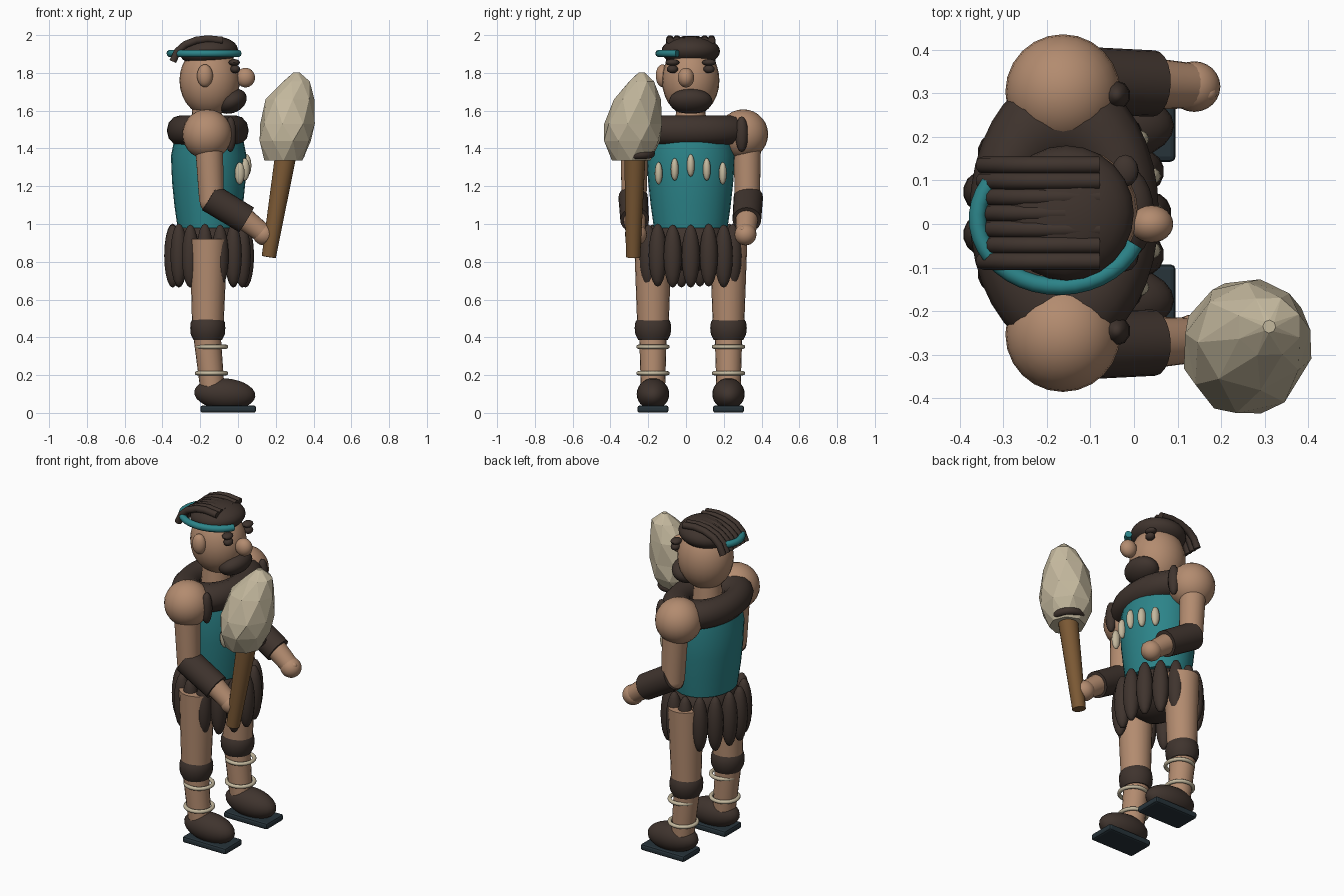
import bpy, math
from mathutils import Vector

if "Cube" in bpy.data.objects:
    bpy.data.objects.remove(bpy.data.objects["Cube"])

MY = 0.025   # body mirror line
CX = -0.155  # body axis (figure looks along +x)


def mat(name, r, g, b):
    m = bpy.data.materials.new(name)
    m.diffuse_color = (r, g, b, 1)
    m.use_nodes = True
    m.node_tree.nodes["Principled BSDF"].inputs["Base Color"].default_value = m.diffuse_color
    return m


SKIN = mat("skin", 0.45, 0.26, 0.16)
DARK = mat("dark_brown", 0.05, 0.034, 0.027)
TEAL = mat("teal", 0.025, 0.23, 0.25)
BONE = mat("bone", 0.55, 0.48, 0.34)
WOOD = mat("wood", 0.20, 0.10, 0.035)
SLATE = mat("slate", 0.02, 0.033, 0.042)


def finish(name, m, smooth=True):
    o = bpy.context.object
    o.name = name
    o.data.materials.append(m)
    bpy.ops.object.transform_apply(location=False, rotation=True, scale=True)
    if smooth:
        bpy.ops.object.shade_smooth_by_angle(angle=math.radians(40))
    return o


def ellipsoid(name, loc, radii, m, tilt=0.0, seg=24, rings=14):
    bpy.ops.mesh.primitive_uv_sphere_add(segments=seg, ring_count=rings, radius=1, location=loc,
                                         rotation=(0, math.radians(tilt), 0))
    bpy.context.object.scale = radii
    return finish(name, m)


def limb(name, p0, p1, r0, r1, m, seg=20):
    p0, p1 = Vector(p0), Vector(p1)
    d = p1 - p0
    bpy.ops.mesh.primitive_cone_add(vertices=seg, radius1=r0, radius2=r1, depth=d.length,
                                    location=(p0 + p1) / 2,
                                    rotation=d.to_track_quat('Z', 'Y').to_euler())
    return finish(name, m)


def torus(name, loc, major, minor, m, scale=(1, 1, 1), tilt=0.0):
    bpy.ops.mesh.primitive_torus_add(location=loc, major_radius=major, minor_radius=minor,
                                     major_segments=36, minor_segments=12,
                                     rotation=(0, math.radians(tilt), 0))
    bpy.context.object.scale = scale
    return finish(name, m)


def tube(name, pts, r, m):
    cu = bpy.data.curves.new(name, 'CURVE')
    cu.dimensions = '3D'
    cu.bevel_depth = r
    cu.bevel_resolution = 3
    cu.use_fill_caps = True
    sp = cu.splines.new('POLY')
    sp.points.add(len(pts) - 1)
    for p, c in zip(sp.points, pts):
        p.co = (*c, 1)
    sp.use_smooth = True
    o = bpy.data.objects.new(name, cu)
    bpy.context.collection.objects.link(o)
    cu.materials.append(m)
    return o


def loft(name, sections, n, m, smooth, twist=0.0):
    """Stack of ellipses given as (x, y, z, rx, ry)."""
    verts, faces = [], []
    for k, (x, y, z, rx, ry) in enumerate(sections):
        for i in range(n):
            a = math.tau * i / n + k * twist
            verts.append((x + rx * math.cos(a), y + ry * math.sin(a), z))
    for k in range(len(sections) - 1):
        for i in range(n):
            j = (i + 1) % n
            a, b, c, d = k * n + i, k * n + j, (k + 1) * n + j, (k + 1) * n + i
            faces += [(a, b, c, d)] if smooth else [(a, b, d), (b, c, d)]
    faces.append(tuple(reversed(range(n))))
    faces.append(tuple(range(len(verts) - n, len(verts))))
    me = bpy.data.meshes.new(name)
    me.from_pydata(verts, [], faces)
    o = bpy.data.objects.new(name, me)
    bpy.context.collection.objects.link(o)
    bpy.ops.object.select_all(action='DESELECT')
    bpy.context.view_layer.objects.active = o
    o.select_set(True)
    return finish(name, m, smooth)


# Head and face
ellipsoid("head", (-0.15, MY, 1.76), (0.16, 0.152, 0.19), SKIN)
ellipsoid("ear", (-0.175, -0.125, 1.785), (0.042, 0.035, 0.06), SKIN)
ellipsoid("nose", (0.04, 0.0, 1.775), (0.05, 0.043, 0.052), SKIN)
ellipsoid("beard", (-0.035, MY, 1.65), (0.085, 0.115, 0.062), DARK, tilt=-25)
for s in (-1, 1):
    ellipsoid("eyebrow", (-0.02, MY + s * 0.097, 1.855), (0.03, 0.037, 0.018), DARK, seg=12, rings=8)
    ellipsoid("eye", (-0.015, MY + s * 0.097, 1.82), (0.026, 0.03, 0.022), DARK, seg=12, rings=8)
limb("neck", (-0.165, MY, 1.5), (-0.165, MY, 1.64), 0.085, 0.075, SKIN)

# Hair: cap with combed-back strands
ellipsoid("hair_cap", (-0.155, MY, 1.915), (0.155, 0.155, 0.08), DARK, tilt=-4)
for i in range(7):
    y = MY - 0.11 + i * 0.11 / 3
    lift = 0.0 if i in (0, 1, 5, 6) else -0.004
    tube("hair_strand", [(-0.08, y, 1.972 + lift), (-0.16, y, 1.98 + lift), (-0.22, y, 1.973 + lift),
                         (-0.28, y, 1.95 + lift), (-0.32, y, 1.915), (-0.345, y, 1.86)], 0.02, DARK)

# Headband: partial ring
band = []
for i in range(21):
    a = math.radians(148 + i * 190 / 20)
    band.append((-0.172 + 0.187 * math.cos(a), 0.012 + 0.155 * math.sin(a), 1.903))
tube("headband", band, 0.02, TEAL)

# Torso, collar and necklace
loft("vest", [(CX, MY, 0.98, 0.165, 0.195), (CX, MY, 1.1, 0.182, 0.212), (CX, MY, 1.22, 0.194, 0.225),
              (CX, MY, 1.36, 0.2, 0.235), (CX, MY, 1.46, 0.18, 0.225)], 28, TEAL, True)
torus("fur_collar", (-0.16, MY, 1.495), 0.145, 0.072, DARK, scale=(1, 1.5, 1.12))
for s in (-1, 1):
    ellipsoid("collar_clasp", (-0.04, MY + s * 0.27, 1.475), (0.032, 0.034, 0.095), DARK, seg=10, rings=8)
for i in range(-2, 3):
    ellipsoid("necklace_tooth", (0.045 - 0.009 * i * i, MY + i * 0.085, 1.31 - 0.021 * abs(i)),
              (0.026, 0.021, 0.06), BONE, seg=12, rings=8)

# Hips and feather skirt
ellipsoid("hips", (CX, MY, 0.9), (0.17, 0.21, 0.15), DARK)
for i in range(15):
    a = math.tau * i / 15
    ellipsoid("skirt_feather", (CX + 0.195 * math.cos(a), MY + 0.235 * math.sin(a),
                                0.835 if i % 2 else 0.83), (0.046, 0.048, 0.167), DARK, seg=14, rings=10)

# Legs, mirrored
for s in (-1, 1):
    y = MY + s * 0.2
    limb("thigh", (-0.16, y, 0.45), (-0.155, y, 0.92), 0.083, 0.1, SKIN)
    loft("knee_band", [(-0.16, y, 0.385, 0.075, 0.078), (-0.16, y, 0.415, 0.09, 0.093),
                       (-0.16, y, 0.45, 0.093, 0.097), (-0.16, y, 0.48, 0.09, 0.093),
                       (-0.16, y, 0.505, 0.075, 0.078)], 20, DARK, True)
    limb("shin", (-0.135, y, 0.12), (-0.165, y, 0.42), 0.064, 0.073, SKIN)
    for z in (0.21, 0.35):
        torus("ankle_ring", (-0.14, y, z), 0.077, 0.011, BONE)
    ellipsoid("shoe", (-0.07, y, 0.1), (0.162, 0.086, 0.083), DARK, tilt=4)
    # Sole slab with rounded edges
    bpy.ops.mesh.primitive_cube_add(size=1, location=(-0.052, y, 0.02))
    sole = bpy.context.object
    sole.scale = (0.295, 0.165, 0.038)
    finish("sole", SLATE, False)
    bv = sole.modifiers.new("bevel", 'BEVEL')
    bv.width = 0.012
    bv.segments = 2

# Arms, mirrored
for s in (-1, 1):
    y = lambda d: MY + s * d
    ellipsoid("shoulder", (-0.163, y(0.278), 1.475), (0.132, 0.132, 0.132), SKIN)
    limb("upper_arm", (-0.14, y(0.3), 1.12), (-0.155, y(0.298), 1.45), 0.066, 0.075, SKIN)
    ellipsoid("elbow", (-0.135, y(0.3), 1.12), (0.068, 0.068, 0.068), SKIN)
    limb("bracer", (-0.15, y(0.305), 1.14), (0.045, y(0.297), 1.022), 0.078, 0.076, DARK)
    limb("forearm", (0.03, y(0.297), 1.03), (0.13, y(0.292), 0.952), 0.06, 0.052, SKIN)
    ellipsoid("hand", (0.138, y(0.29), 0.945), (0.06, 0.058, 0.058), SKIN)
    ellipsoid("thumb", (0.165, y(0.275), 0.972), (0.025, 0.02, 0.018), SKIN, seg=10, rings=6)

# Stone club
limb("club_handle", (0.163, -0.28, 0.825), (0.255, -0.27, 1.38), 0.038, 0.057, WOOD)
torus("club_binding", (0.258, -0.26, 1.372), 0.074, 0.022, DARK, tilt=5)
loft("club_stone", [(0.24, -0.29, 1.335, 0.1, 0.102), (0.25, -0.285, 1.44, 0.142, 0.156),
                    (0.262, -0.28, 1.53, 0.147, 0.156), (0.275, -0.257, 1.66, 0.13, 0.125),
                    (0.31, -0.235, 1.755, 0.075, 0.07), (0.31, -0.235, 1.803, 0.015, 0.015)],
     8, BONE, False, twist=0.3)
